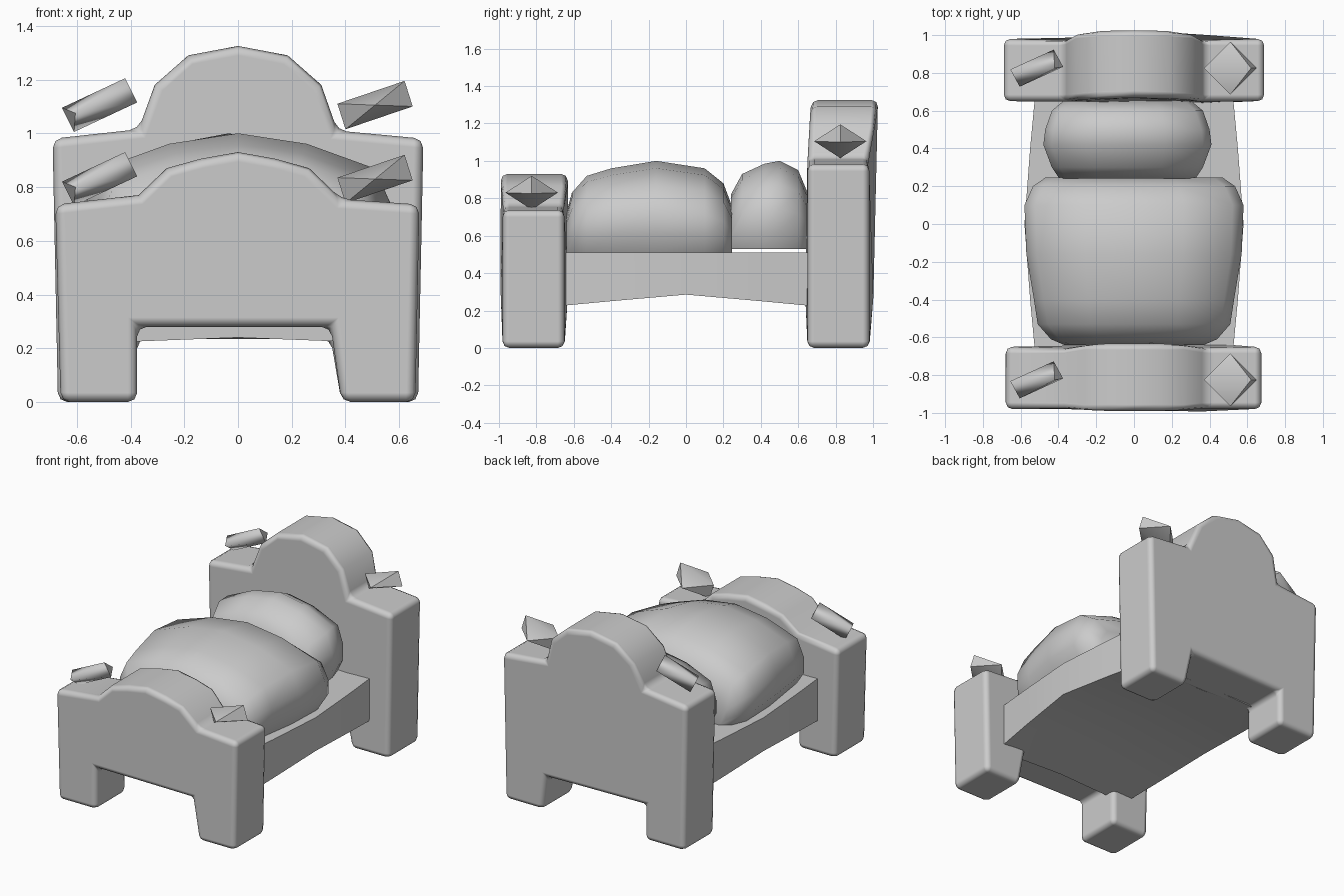
import bpy, bmesh, math

if "Cube" in bpy.data.objects:
    bpy.data.objects.remove(bpy.data.objects["Cube"])


def make(name, bm, angle=None):
    bmesh.ops.recalc_face_normals(bm, faces=bm.faces)
    me = bpy.data.meshes.new(name)
    bm.to_mesh(me)
    bm.free()
    me.shade_smooth()
    if angle:
        me.set_sharp_from_angle(angle=math.radians(angle))
    ob = bpy.data.objects.new(name, me)
    bpy.context.collection.objects.link(ob)
    return ob


def loft(name, rings, angle):
    """Skin closed rings of equal length and cap both ends."""
    bm = bmesh.new()
    vs = [[bm.verts.new(p) for p in r] for r in rings]
    n = len(vs[0])
    for a, b in zip(vs, vs[1:]):
        for i in range(n):
            bm.faces.new((a[i], a[(i + 1) % n], b[(i + 1) % n], b[i]))
    bm.faces.new(vs[0])
    bm.faces.new(vs[-1])
    return make(name, bm, angle)


def board(name, w, under, top, y0, y1, lean):
    """Posts, legs and arched panel as one bevelled outline."""
    outline = [(-w + .02, 0), (-.375, 0), (-.375, under), (.345, under), (.385, 0),
               (w - .02, 0), (w, top[0][1] - .03)] + top[::-1] + [(-w, top[0][1] - .03)]
    shoulder = top[1][1]
    # the two post corners are left to the bevel
    outline = [p for p in outline if p not in ((w, top[0][1] - .03), (-w, top[0][1] - .03))]
    rings = []
    for y, out in ((y0, -.01), (y1, .018)):
        ring = []
        for x, z in outline:
            d = out if abs(x) < .36 else 0
            if z > shoulder + .02:
                d += lean * (z - shoulder) / .3
            ring.append((x, y + d, z))
        rings.append(ring)
    ob = loft(name, rings, None)
    m = ob.modifiers.new("soft_edges", 'BEVEL')
    m.width = .035
    m.segments = 2
    m.limit_method = 'ANGLE'
    m.angle_limit = math.radians(38)
    m.harden_normals = True


# headboard and footboard
board("headboard", .69, .235,
      [(-.69, .98), (-.37, 1.015), (-.31, 1.18), (-.185, 1.29), (0, 1.325),
       (.185, 1.29), (.31, 1.18), (.37, 1.01), (.69, .98)], .65, .98, .03)
board("footboard", .68, .28,
      [(-.68, .735), (-.37, .77), (-.265, .87), (-.14, .905), (0, .93),
       (.14, .905), (.265, .87), (.385, .755), (.675, .735)], -.98, -.65, 0)

# bed frame, bowed outwards and arched beneath
loft("bed_frame", [[(-w, y, b), (0, y, b + .02), (w, y, b), (w, y, .51), (-w, y, .51)]
                   for y, w, b in ((-.72, .52, .22), (-.4, .55, .25), (0, .58, .285),
                                   (.4, .55, .25), (.72, .52, .22))], 40)

# padded shapes
SECTION = [(.9, 0), (1, .2), (1, .45), (.9, .73), (.45, .92)]


def cushion(name, cx, bottom, stations):
    half = SECTION + [(0, 1)]
    shape = half + [(-u, v) for u, v in SECTION[::-1]]
    loft(name, [[(cx + u * w, y, bottom + v * (t - bottom)) for u, v in shape]
                for y, w, t in stations], 50)


cushion("blanket", 0, .51, [(-.64, .37, .72), (-.61, .44, .83), (-.53, .51, .92),
                            (-.4, .53, .96), (-.16, .57, 1.0), (.1, .58, .96),
                            (.2, .535, .88), (.245, .47, .76)])
cushion("pillow", -.035, .53, [(.24, .36, .82), (.3, .40, .93), (.42, .445, .985),
                               (.5, .435, 1.0), (.6, .40, .95), (.65, .34, .83)])

# tilted eight-sided post knobs
LEFT = [(.095, 0, .1), (.09, .098, .03), (.14, .007, .01)]
RIGHT = [(.14, 0, -.005), (.11, 0, .09), (0, .14, 0)]
for end, y, z in (("head", .825, 1.105), ("foot", -.825, .83)):
    for side, x, axes in (("left", -.515, LEFT), ("right", .51, RIGHT)):
        bm = bmesh.new()
        for a in axes:
            for s in (-1, 1):
                bm.verts.new((x + s * a[0], y + s * a[1], z + s * a[2]))
        bmesh.ops.convex_hull(bm, input=bm.verts)
        make(f"{end}_{side}_knob", bm, 75)
